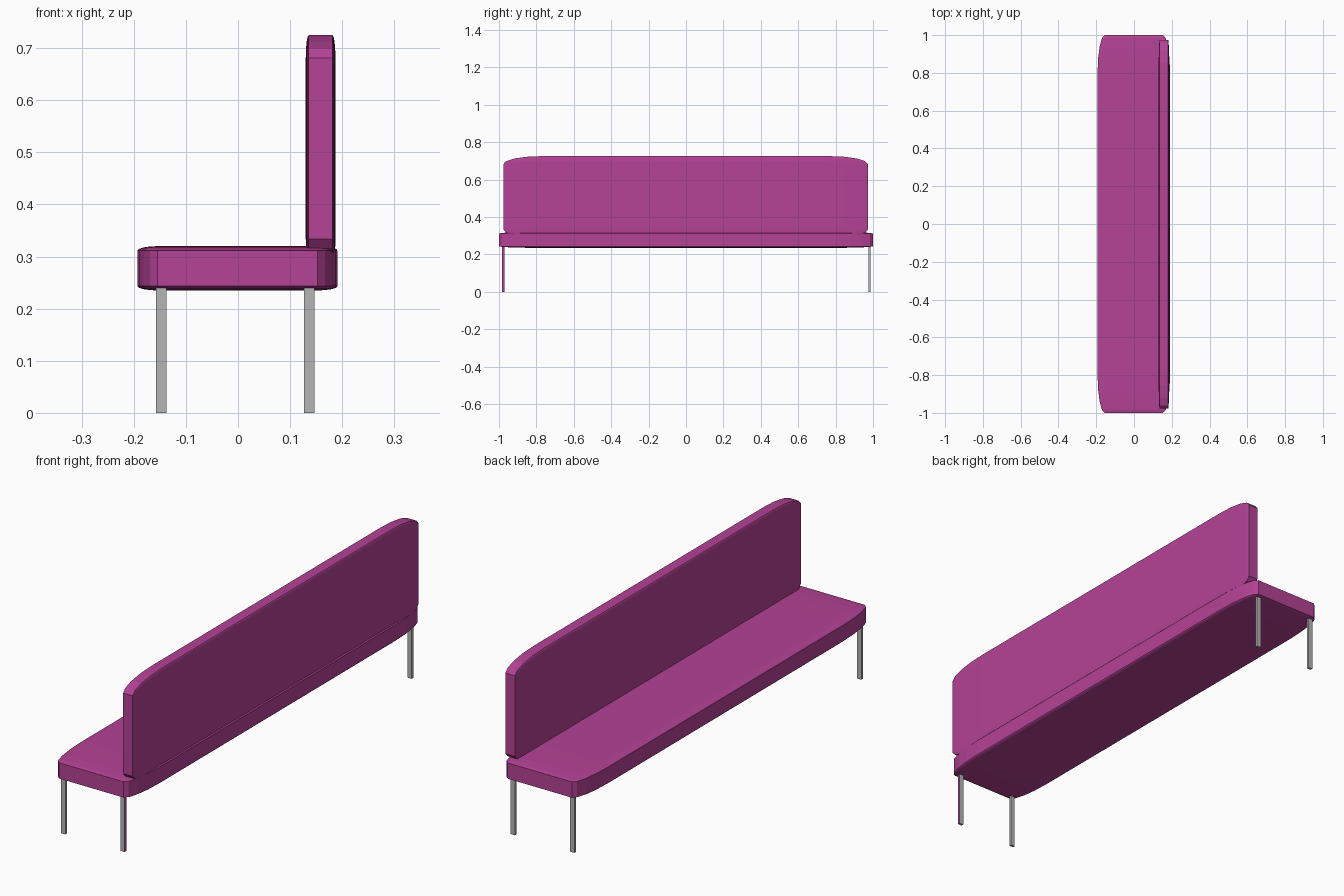
import bpy
import bmesh
from mathutils import Vector

cube = bpy.data.objects.get("Cube")
if cube:
    bpy.data.objects.remove(cube, do_unlink=True)


def make_material(name, rgb):
    mat = bpy.data.materials.new(name)
    mat.use_nodes = True
    mat.diffuse_color = (*rgb, 1)
    mat.node_tree.nodes["Principled BSDF"].inputs["Base Color"].default_value = (*rgb, 1)
    return mat


magenta = make_material("magenta fabric", (0.46, 0.054, 0.305))
grey = make_material("grey metal", (0.46, 0.46, 0.46))


def make_box(name, low, high, materials, rounding=0):
    """Box between two corners; rounding is a share of each dimension."""
    low, high = Vector(low), Vector(high)
    bm = bmesh.new()
    bmesh.ops.create_cube(bm, size=1)
    if rounding:
        bmesh.ops.bevel(bm, geom=bm.edges[:], offset=rounding, segments=4,
                        profile=0.5, affect='EDGES', clamp_overlap=True)
    bmesh.ops.scale(bm, vec=high - low, verts=bm.verts)
    bmesh.ops.translate(bm, vec=(low + high) / 2, verts=bm.verts)
    bmesh.ops.recalc_face_normals(bm, faces=bm.faces)
    mesh = bpy.data.meshes.new(name)
    bm.to_mesh(mesh)
    bm.free()
    for mat in materials:
        mesh.materials.append(mat)
    obj = bpy.data.objects.new(name, mesh)
    bpy.context.collection.objects.link(obj)
    return obj


# Cushioned seat and backrest
make_box("seat", (-0.193, -1, 0.235), (0.191, 1, 0.32), [magenta], 0.1)
make_box("backrest", (0.13, -0.977, 0.29), (0.187, 0.973, 0.725), [magenta], 0.1)

# Four slim legs
for side, x in (("right", -0.147), ("left", 0.137)):
    for end, y in (("front", -0.977), ("back", 0.98)):
        leg = make_box(f"{end}_{side}_leg", (x - 0.01, y - 0.0055, 0),
                       (x + 0.01, y + 0.0055, 0.245), [grey, magenta])
        # One leg has a coloured outer face
        if (side, end) == ("left", "front"):
            for face in leg.data.polygons:
                face.material_index = int(face.normal.x > 0.9)
